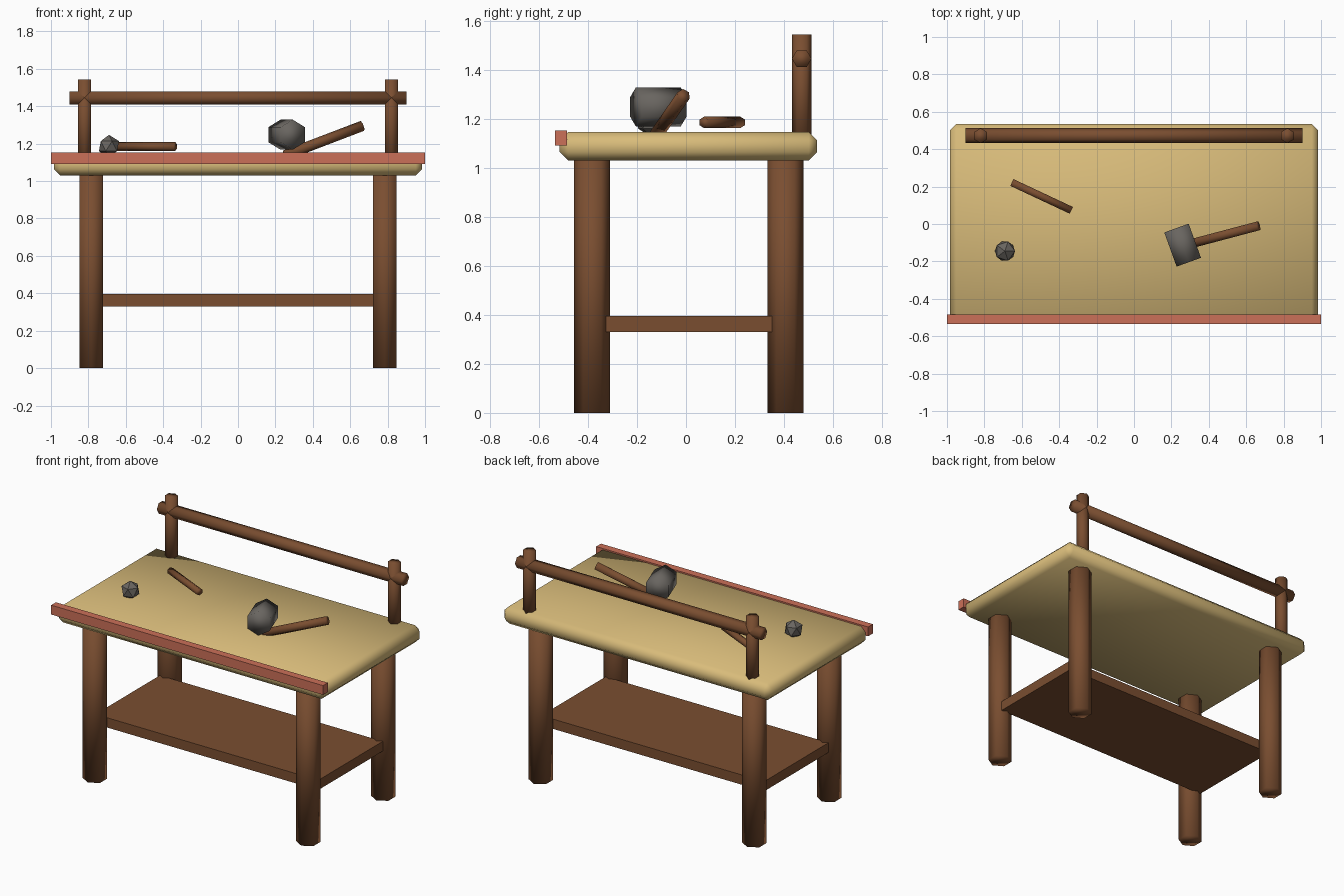
import bpy
import math
from mathutils import Vector

cube = bpy.data.objects.get("Cube")
if cube:
    bpy.data.objects.remove(cube, do_unlink=True)


def make_material(name, rgb):
    mat = bpy.data.materials.new(name)
    mat.use_nodes = True
    color = (*rgb, 1.0)
    mat.diffuse_color = color
    bsdf = next(n for n in mat.node_tree.nodes if n.type == 'BSDF_PRINCIPLED')
    bsdf.inputs["Base Color"].default_value = color
    bsdf.inputs["Roughness"].default_value = 0.8
    return mat


brown = make_material("brown wood", (0.195, 0.076, 0.03))
pale = make_material("pale wood", (0.69, 0.50, 0.195))
red = make_material("red trim", (0.60, 0.162, 0.098))
stone = make_material("grey stone", (0.141, 0.13, 0.117))


def finish(name, mat, smooth):
    obj = bpy.context.object
    obj.name = name
    obj.data.name = name
    obj.data.materials.append(mat)
    if smooth:
        bpy.ops.object.shade_smooth()
    return obj


def box(name, low, high, mat, bevel=0):
    low, high = Vector(low), Vector(high)
    bpy.ops.mesh.primitive_cube_add(size=1, location=(low + high) / 2)
    obj = bpy.context.object
    size = high - low
    for v in obj.data.vertices:
        v.co = Vector(a * b for a, b in zip(v.co, size))
    if bevel:
        mod = obj.modifiers.new("rounded edge", 'BEVEL')
        mod.width = bevel
        mod.segments = 1
    return finish(name, mat, bevel > 0)


def hex_bar(name, start, end, radius, mat):
    """Six-sided bar running between two points."""
    start, end = Vector(start), Vector(end)
    axis = end - start
    bpy.ops.mesh.primitive_cylinder_add(
        vertices=6, radius=radius, depth=axis.length, location=(start + end) / 2)
    obj = bpy.context.object
    obj.rotation_euler = axis.to_track_quat('Z', 'Y').to_euler()
    return finish(name, mat, True)


# Table top and front trim
box("table_top", (-0.985, -0.515, 1.03), (0.985, 0.535, 1.145), pale, 0.034)
box("front_trim", (-1, -0.535, 1.09), (1, -0.485, 1.152), red)

# Legs and back posts, mirrored across x
for side, s in (("left", 1), ("right", -1)):
    for place, y in (("front", -0.383), ("back", 0.405)):
        hex_bar(f"{place}_{side}_leg", (s * 0.785, y, 0), (s * 0.785, y, 1.06), 0.0735, brown)
    hex_bar(f"{side}_post", (s * 0.82, 0.472, 1.08), (s * 0.82, 0.472, 1.543), 0.04, brown)

# Lower shelf
box("shelf", (-0.82, -0.327, 0.33), (0.82, 0.35, 0.395), brown)

# Rail across the posts, with its corners facing front and back
rail = hex_bar("back_rail", (-0.9, 0.472, 1.445), (0.9, 0.472, 1.445), 0.04, brown)
rail.rotation_euler = (0, math.pi / 2, 0)

# Mallet, with the head's corners pointing up and down
middle = Vector((0.26, -0.113, 1.248))
along = Vector((0.34, -0.94, 0)).normalized() * 0.097
hex_bar("mallet_head", middle - along, middle + along, 0.08, stone)
hex_bar("mallet_handle", (0.25, -0.12, 1.137), (0.665, -0.01, 1.295), 0.028, brown)

# Loose rod and pebble
hex_bar("loose_rod", (-0.653, 0.222, 1.185), (-0.335, 0.073, 1.185), 0.023, brown)
bpy.ops.mesh.primitive_ico_sphere_add(subdivisions=1, radius=0.06, location=(-0.69, -0.145, 1.187))
finish("pebble", stone, False)
